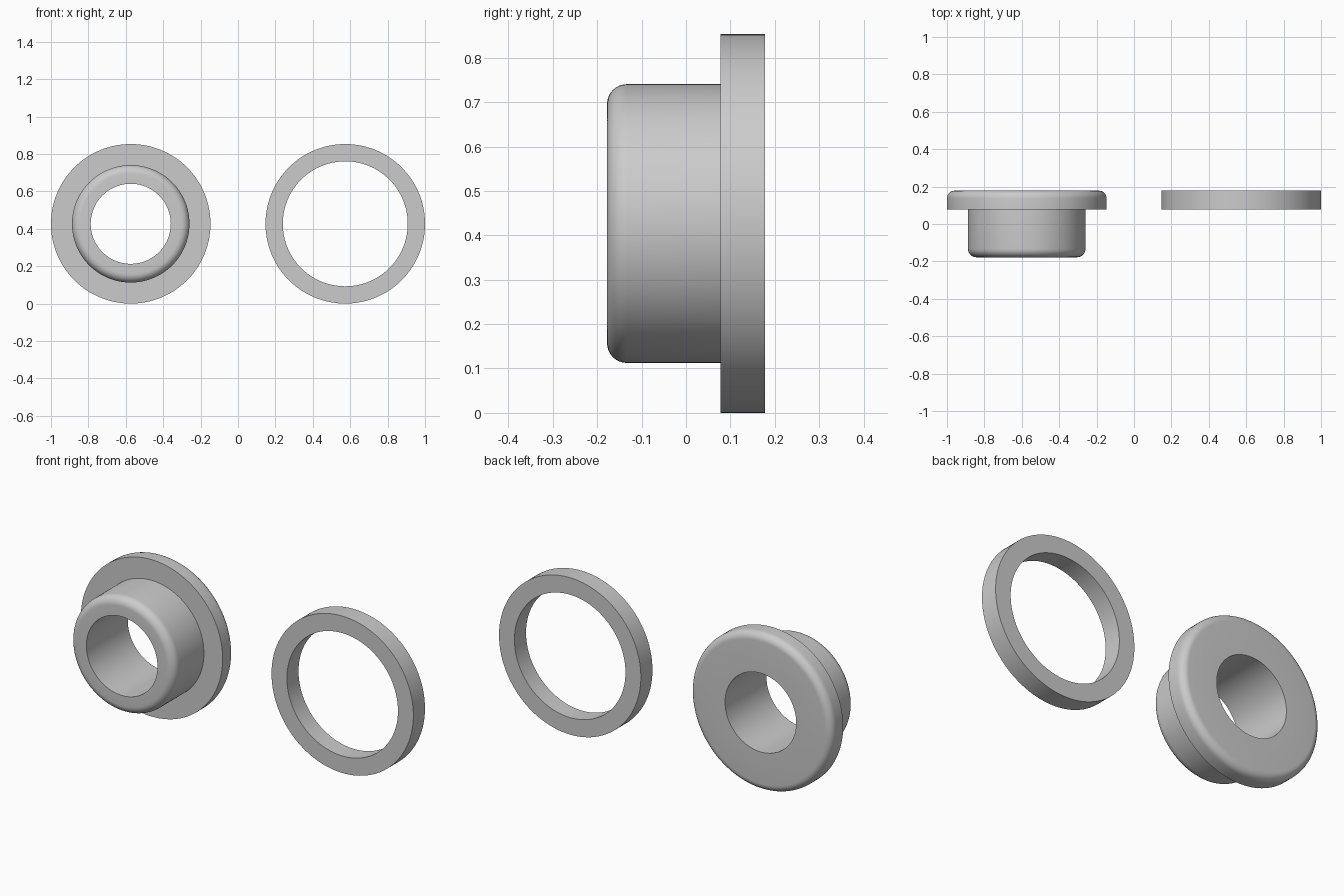
import bpy, bmesh, math
from mathutils import Matrix

cube = bpy.data.objects.get("Cube")
if cube:
    bpy.data.objects.remove(cube, do_unlink=True)

SEGMENTS = 128
OUTER, BARREL, BORE, RING_BORE = 0.4265, 0.314, 0.214, 0.334
FRONT, FLANGE, BACK = -0.178, 0.078, 0.178
SPACING = 1 - OUTER

grey = bpy.data.materials.new("light_grey")
grey.use_nodes = True
colour = (0.6, 0.6, 0.6, 1)
grey.diffuse_color = colour
grey.node_tree.nodes["Principled BSDF"].inputs["Base Color"].default_value = colour


def fillet(radius, y, size, start, steps=8):
    """Quarter arc of (radius, y) points about a centre, from a start angle."""
    angles = [start + math.pi / 2 * i / steps for i in range(steps + 1)]
    return [(radius + size * math.cos(a), y + size * math.sin(a)) for a in angles]


def lathe(name, profile, x):
    """Revolve a closed (radius, y) profile about the y axis."""
    bm = bmesh.new()
    rows = []
    for i in range(SEGMENTS):
        turn = Matrix.Rotation(math.tau * i / SEGMENTS, 3, 'Y')
        rows.append([bm.verts.new(turn @ Matrix.Identity(3).col[0] * r
                                  + Matrix.Identity(3).col[1] * y) for r, y in profile])
    for i, row in enumerate(rows):
        following = rows[(i + 1) % SEGMENTS]
        for j in range(len(profile)):
            k = (j + 1) % len(profile)
            bm.faces.new((row[j], row[k], following[k], following[j]))
    bmesh.ops.recalc_face_normals(bm, faces=bm.faces)
    mesh = bpy.data.meshes.new(name)
    bm.to_mesh(mesh)
    bm.free()
    mesh.materials.append(grey)
    obj = bpy.data.objects.new(name, mesh)
    obj.location = (x, 0, OUTER)
    bpy.context.collection.objects.link(obj)
    bpy.ops.object.select_all(action='DESELECT')
    obj.select_set(True)
    bpy.context.view_layer.objects.active = obj
    bpy.ops.object.shade_smooth_by_angle(angle=math.radians(30))


# Flanged bushing: rounded barrel nose and rounded back rim
nose, rim = 0.045, 0.04
lathe("flanged_bushing",
      [(BORE, FRONT)]
      + fillet(BARREL - nose, FRONT + nose, nose, -math.pi / 2)
      + [(BARREL, FLANGE), (OUTER, FLANGE)]
      + fillet(OUTER - rim, BACK - rim, rim, 0)
      + [(BORE, BACK)], -SPACING)

# Plain square-edged retaining ring
lathe("retaining_ring",
      [(RING_BORE, FLANGE), (OUTER, FLANGE), (OUTER, BACK), (RING_BORE, BACK)], SPACING)
